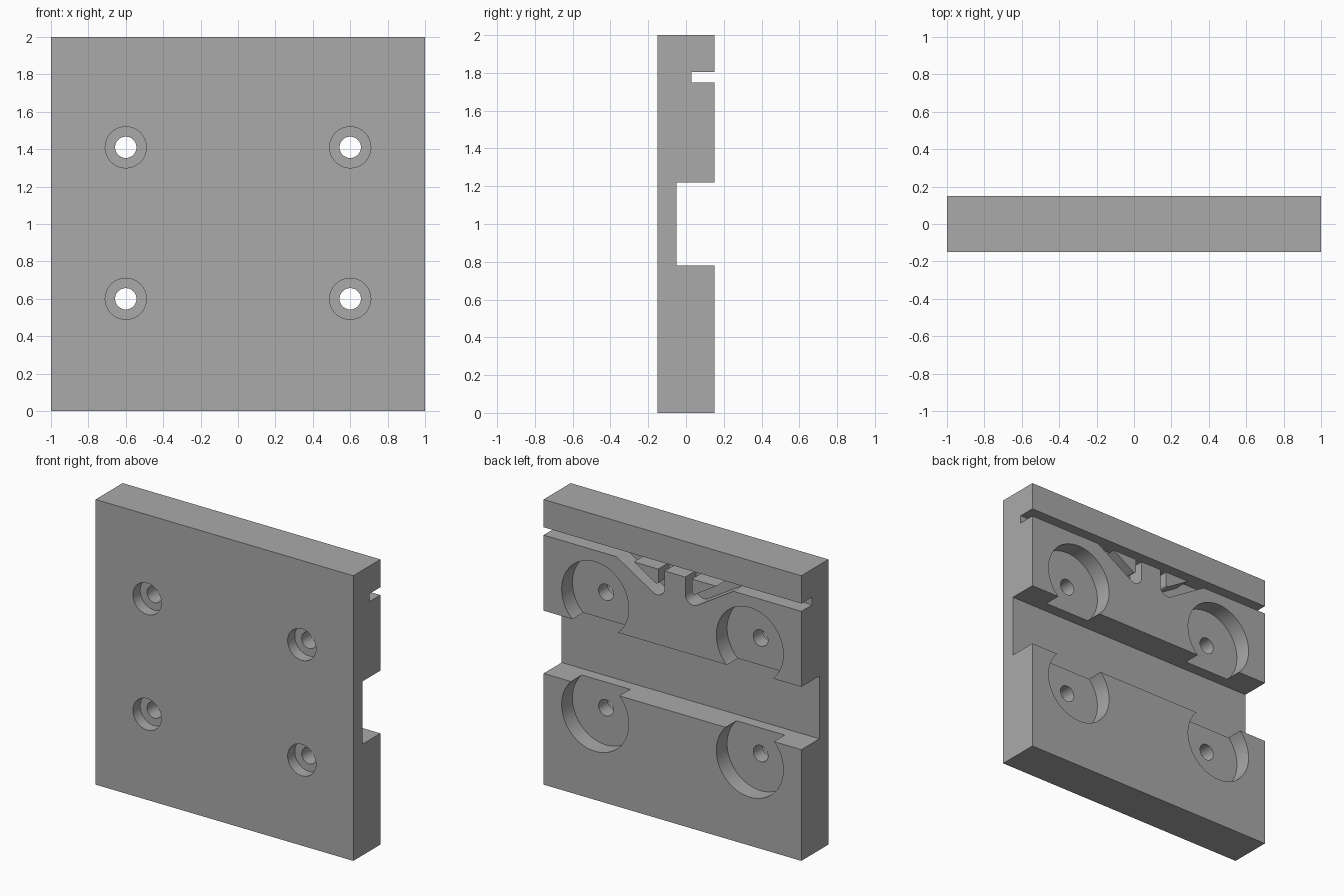
import bpy, bmesh, math
from mathutils import Vector

cube = bpy.data.objects.get("Cube")
if cube:
    bpy.data.objects.remove(cube)

# One plain grey for the whole plate
grey = bpy.data.materials.new("plain grey")
grey.use_nodes = True
colour = (0.4, 0.4, 0.4, 1)
grey.diffuse_color = colour
grey.node_tree.nodes["Principled BSDF"].inputs["Base Color"].default_value = colour

FRONT, BACK, POCKET_FLOOR = -0.15, 0.15, 0.03
OUT = 0.05  # how far cutters overshoot the surface


def prism(name, points, sweep):
    """Close a 3D outline into a face and extrude it along a vector."""
    bm = bmesh.new()
    face = bm.faces.new([bm.verts.new(p) for p in points])
    grown = bmesh.ops.extrude_face_region(bm, geom=[face])["geom"]
    bmesh.ops.translate(bm, vec=sweep, verts=[v for v in grown if isinstance(v, bmesh.types.BMVert)])
    bmesh.ops.recalc_face_normals(bm, faces=bm.faces)
    mesh = bpy.data.meshes.new(name)
    bm.to_mesh(mesh)
    bm.free()
    mesh.materials.append(grey)
    obj = bpy.data.objects.new(name, mesh)
    bpy.context.collection.objects.link(obj)
    return obj


def cut(outline, y0, y1):
    """Cut an x-z outline out of the plate between two depths."""
    cutter = prism("cutter", [(x, y0, z) for x, z in outline], (0, y1 - y0, 0))
    mod = plate.modifiers.new("cut", "BOOLEAN")
    mod.operation = "DIFFERENCE"
    mod.solver = "EXACT"
    mod.object = cutter
    bpy.context.view_layer.objects.active = plate
    bpy.ops.object.modifier_apply(modifier=mod.name)
    bpy.data.objects.remove(cutter)


def circle(x, z, r, n=64):
    return [(x + r * math.cos(2 * math.pi * i / n), z + r * math.sin(2 * math.pi * i / n)) for i in range(n)]


def fillet(before, corner, after, r, n=8):
    """Round one corner of an outline."""
    c = Vector(corner)
    a, b = (Vector(before) - c).normalized(), (Vector(after) - c).normalized()
    half = a.angle(b) / 2
    centre = c + (a + b).normalized() * r / math.sin(half)
    start = c + a * r / math.tan(half) - centre
    end = c + b * r / math.tan(half) - centre
    return [tuple(centre + start.lerp(end, i / n).normalized() * r) for i in range(n + 1)]


# Plate with the wide groove and the narrow slot in its back
profile = [(FRONT, 0), (BACK, 0), (BACK, 0.78), (-0.05, 0.78), (-0.05, 1.22), (BACK, 1.22),
           (BACK, 1.75), (POCKET_FLOOR, 1.75), (POCKET_FLOOR, 1.805), (BACK, 1.805), (BACK, 2), (FRONT, 2)]
plate = prism("mounting_plate", [(-1, y, z) for y, z in profile], (2, 0, 0))

# Screw holes: front counterbore, through hole and wide back pocket
for x in (-0.6, 0.6):
    for z in (0.6, 1.41):
        cut(circle(x, z, 0.26), POCKET_FLOOR, BACK + OUT)
        cut(circle(x, z, 0.11), FRONT - OUT, FRONT + 0.08)
        cut(circle(x, z, 0.057), FRONT - OUT, BACK + OUT)

# Pair of hooked channels below the slot, each leaving a triangular island
MIDDLE, TOP = -0.02, 1.78
outer_tip, outer_corner, post_top = (0.503, TOP), (0.08, 1.52), (0.08, TOP)
island_top, island_corner, island_tip = (0.13, TOP), (0.13, 1.633), (0.369, TOP)
channel = ([outer_tip] + fillet(outer_tip, outer_corner, post_top, 0.06) + [post_top, island_top]
           + fillet(island_top, island_corner, island_tip, 0.015) + [island_tip])
for side in (1, -1):
    cut([(MIDDLE + side * x, z) for x, z in channel], POCKET_FLOOR, BACK + OUT)

# Smooth the round walls, keep the edges sharp
bpy.ops.object.select_all(action="DESELECT")
plate.select_set(True)
bpy.context.view_layer.objects.active = plate
bpy.ops.object.shade_smooth_by_angle(angle=math.radians(30))
